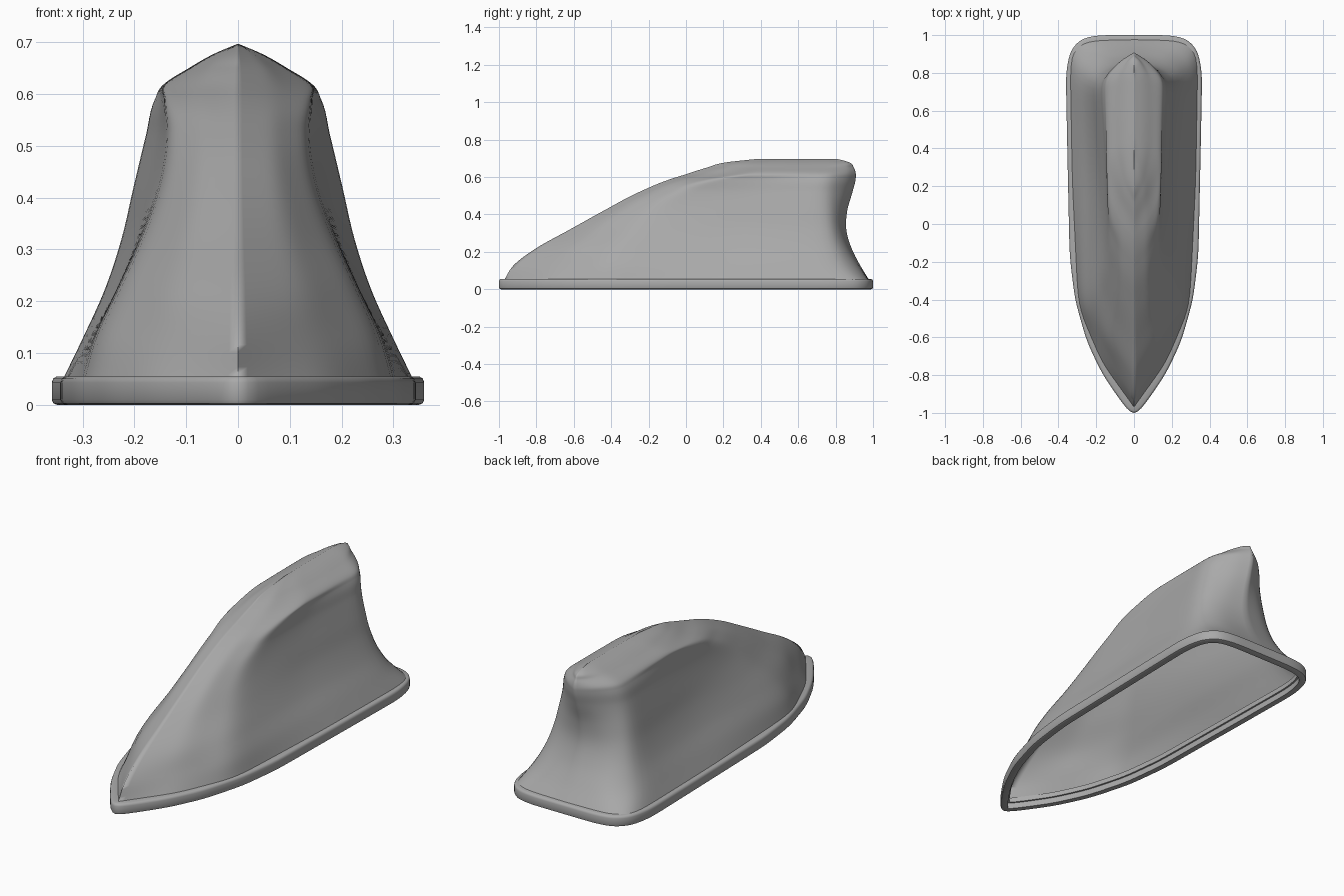
import bpy, bmesh, math
from mathutils import Vector

if "Cube" in bpy.data.objects:
    bpy.data.objects.remove(bpy.data.objects["Cube"])

# Dark grey plastic
grey = bpy.data.materials.new("dark_plastic")
grey.diffuse_color = (0.4, 0.4, 0.4, 1)
grey.use_nodes = True
grey.node_tree.nodes["Principled BSDF"].inputs["Base Color"].default_value = grey.diffuse_color


def resample(points, counts):
    # Split every straight span into a fixed number of steps
    out = []
    for a, b, n in zip(points, points[1:], counts):
        out += [a.lerp(b, i / n) for i in range(n)]
    return out + [points[-1]]


def relax(points, passes):
    # Round the corners while both ends stay put
    for _ in range(passes):
        points = [points[0]] + [
            points[i] * 0.5 + (points[i - 1] + points[i + 1]) * 0.25
            for i in range(1, len(points) - 1)] + [points[-1]]
    return points


def full_loop(half):
    # Mirror a nose-to-tail half outline into a closed loop
    return half + [Vector((-p.x, *p[1:])) for p in half[-2:0:-1]]


def spline(rows, z):
    # Smooth interpolation of table rows keyed by their first value
    k = max(i for i in range(len(rows) - 1) if rows[i][0] <= z + 1e-9)

    def slope(i, c):
        return (rows[i + 1][c] - rows[i][c]) / (rows[i + 1][0] - rows[i][0])

    def tangent(i, c):
        if i == 0:
            return slope(0, c)
        if i == len(rows) - 1:
            return slope(i - 1, c)
        h0, h1 = rows[i][0] - rows[i - 1][0], rows[i + 1][0] - rows[i][0]
        s0, s1 = slope(i - 1, c), slope(i, c)
        return (s0 * h1 + s1 * h0) / (h0 + h1)

    h = rows[k + 1][0] - rows[k][0]
    t = (z - rows[k][0]) / h
    return [(2*t**3 - 3*t*t + 1) * rows[k][c] + (t**3 - 2*t*t + t) * h * tangent(k, c)
            + (3*t*t - 2*t**3) * rows[k + 1][c] + (t**3 - t*t) * h * tangent(k + 1, c)
            for c in range(1, len(rows[0]))]


def loft(name, loops, sharp, wrap=False):
    # Skin a stack of closed loops with quads
    bm = bmesh.new()
    rings = [[bm.verts.new(p) for p in loop] for loop in loops]
    n = len(rings[0])
    pairs = list(zip(rings, rings[1:])) + ([(rings[-1], rings[0])] if wrap else [])
    for a, b in pairs:
        for i in range(n):
            j = (i + 1) % n
            bm.faces.new((a[i], a[j], b[j], b[i]))
    bmesh.ops.remove_doubles(bm, verts=bm.verts, dist=0.0004)
    bmesh.ops.recalc_face_normals(bm, faces=bm.faces)
    mesh = bpy.data.meshes.new(name)
    bm.to_mesh(mesh)
    bm.free()
    mesh.materials.append(grey)
    obj = bpy.data.objects.new(name, mesh)
    bpy.context.collection.objects.link(obj)
    bpy.ops.object.select_all(action='DESELECT')
    bpy.context.view_layer.objects.active = obj
    obj.select_set(True)
    bpy.ops.object.shade_smooth_by_angle(angle=math.radians(sharp))
    return obj


# Fin shell: height, nose y, front xy, flank crease xy, side x, rear corner xy, back xy, tail y
levels = [
    (0.045, -0.975, 0.172, -0.74, 0.297, -0.44, 0.332, 0.343, 0.91, 0.26, 0.978, 0.982),
    (0.13, -0.92, 0.15, -0.68, 0.275, -0.42, 0.287, 0.303, 0.83, 0.20, 0.918, 0.93),
    (0.22, -0.80, 0.13, -0.62, 0.235, -0.37, 0.237, 0.264, 0.79, 0.17, 0.863, 0.885),
    (0.32, -0.62, 0.10, -0.50, 0.188, -0.28, 0.198, 0.232, 0.77, 0.14, 0.830, 0.857),
    (0.42, -0.44, 0.08, -0.36, 0.150, -0.19, 0.174, 0.209, 0.76, 0.11, 0.830, 0.862),
    (0.52, -0.25, 0.07, -0.18, 0.135, -0.04, 0.155, 0.184, 0.755, 0.09, 0.845, 0.89),
    (0.59, -0.08, 0.07, 0.00, 0.141, 0.15, 0.149, 0.164, 0.765, 0.08, 0.860, 0.907),
    (0.615, 0.00, 0.07, 0.10, 0.143, 0.30, 0.146, 0.148, 0.77, 0.075, 0.862, 0.908),
    (0.65, 0.11, 0.055, 0.20, 0.092, 0.38, 0.095, 0.092, 0.78, 0.045, 0.860, 0.897),
    (0.68, 0.225, 0.025, 0.30, 0.04, 0.42, 0.041, 0.039, 0.79, 0.02, 0.850, 0.87),
    (0.697, 0.38, 0.0, 0.42, 0.0, 0.50, 0.0, 0.0, 0.75, 0.0, 0.79, 0.81),
]


def shell_loop(z):
    nose, fx, fy, cx, cy, sx, rx, ry, bx, by, tail = spline(levels, z)
    half = [(0, nose), (fx, fy), (cx, cy), (sx, (cy + ry) / 2), (rx, ry), (bx, by), (0, tail)]
    pts = resample([Vector((x, y, z)) for x, y in half], (9, 9, 12, 12, 5, 6))
    return full_loop(relax(pts, 5))


heights = [a[0] + (b[0] - a[0]) * i / 6 for a, b in zip(levels, levels[1:]) for i in range(6)]
loft("fin_shell", [shell_loop(z) for z in heights + [levels[-1][0]]], 100)

# Base gasket: rounded band swept around the footprint
foot = [(0, -1), (0.078, -0.9), (0.168, -0.77), (0.25, -0.6), (0.313, -0.38), (0.341, -0.15),
        (0.353, 0.4), (0.361, 0.8), (0.338, 0.92), (0.28, 0.982), (0.19, 1), (0, 1)]
half = resample([Vector((x, y, 0)) for x, y in foot], (4, 5, 6, 7, 7, 16, 12, 5, 4, 4, 6))
outline = full_loop(half)
for _ in range(4):
    outline = [outline[i] * 0.5 + (outline[i - 1] + outline[(i + 1) % len(outline)]) * 0.25
               for i in range(len(outline))]
low, high = min(p.y for p in outline), max(p.y for p in outline)
outline = [Vector((p.x, 2 * (p.y - low) / (high - low) - 1, 0)) for p in outline]


def inset(points, d, z):
    out = []
    for i, p in enumerate(points):
        t = (points[(i + 1) % len(points)] - points[i - 1]).normalized()
        out.append(Vector((p.x - t.y * d, p.y + t.x * d, z)))
    return out


band = [(0.036, 0), (0.010, 0), (0.003, 0.003), (0, 0.010), (0, 0.043), (0.003, 0.051),
        (0.010, 0.055), (0.045, 0.055), (0.045, 0.03), (0.036, 0.03)]
loft("base_gasket", [inset(outline, d, z) for d, z in band], 40, wrap=True)
